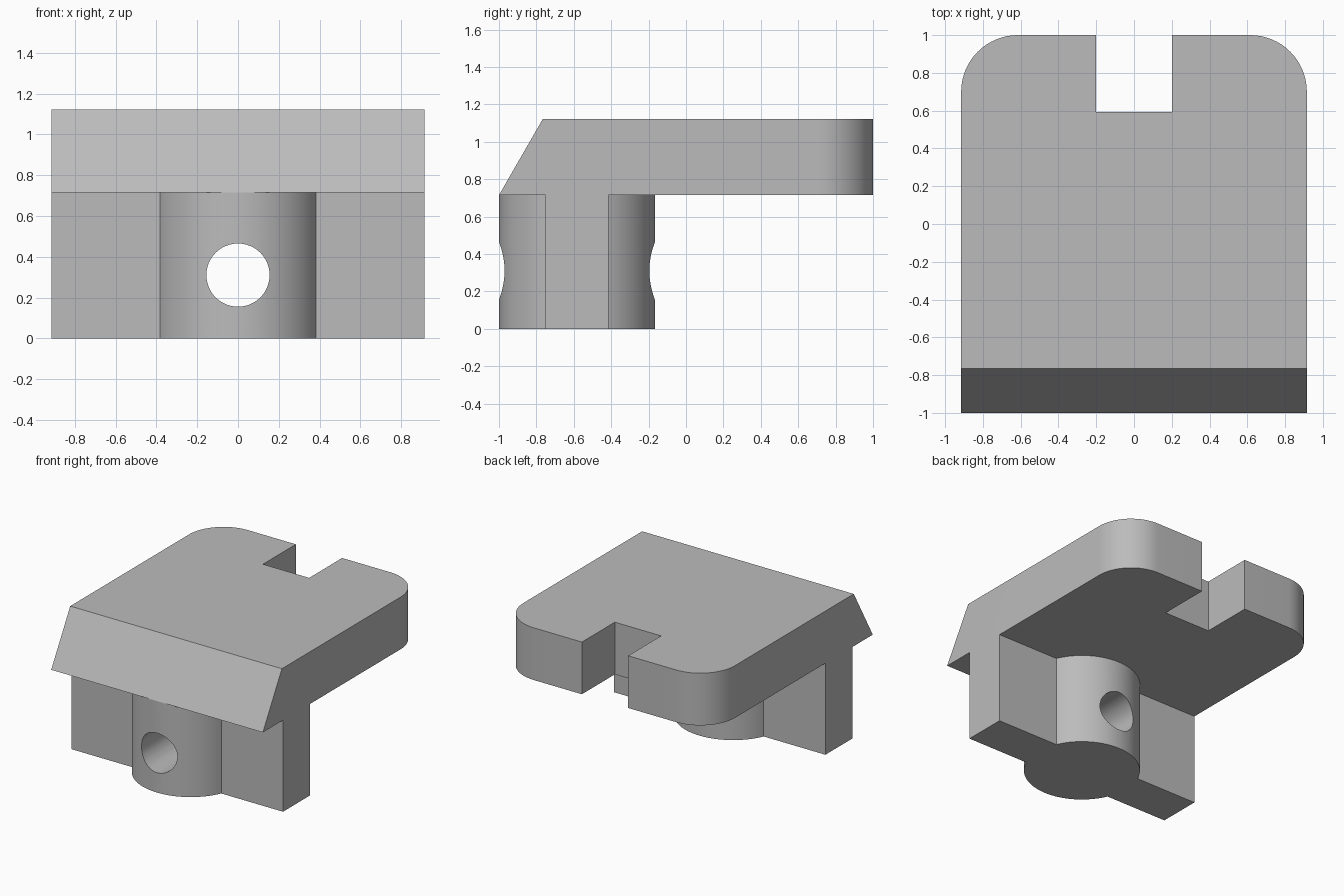
import bpy
import bmesh
from math import sin, cos, pi, asin, radians

if "Cube" in bpy.data.objects:
    bpy.data.objects.remove(bpy.data.objects["Cube"], do_unlink=True)

HALF_W = 0.915
UNDERSIDE, TOP = 0.715, 1.123

grey = bpy.data.materials.new("plain grey")
grey.use_nodes = True
colour = (0.5, 0.5, 0.5, 1)
grey.diffuse_color = colour
grey.node_tree.nodes["Principled BSDF"].inputs["Base Color"].default_value = colour


def arc(cx, cy, r, start, end, steps):
    """Points along a circular arc."""
    angles = [start + (end - start) * i / steps for i in range(steps + 1)]
    return [(cx + r * cos(a), cy + r * sin(a)) for a in angles]


def extrude_outline(name, outline, z0, z1):
    """Solid prism from a flat outline."""
    bm = bmesh.new()
    base = bm.faces.new([bm.verts.new((x, y, z0)) for x, y in outline])
    result = bmesh.ops.extrude_face_region(bm, geom=[base])
    top = [v for v in result["geom"] if isinstance(v, bmesh.types.BMVert)]
    bmesh.ops.translate(bm, verts=top, vec=(0, 0, z1 - z0))
    bmesh.ops.recalc_face_normals(bm, faces=bm.faces)
    mesh = bpy.data.meshes.new(name)
    bm.to_mesh(mesh)
    bm.free()
    mesh.materials.append(grey)
    obj = bpy.data.objects.new(name, mesh)
    bpy.context.collection.objects.link(obj)
    return obj


def smooth(obj):
    bpy.ops.object.select_all(action="DESELECT")
    obj.select_set(True)
    bpy.context.view_layer.objects.active = obj
    bpy.ops.object.shade_smooth_by_angle(angle=radians(30))


# Top plate: rounded back corners, back slot, sloped front
R = 0.3
right_half = [(HALF_W, -1)] + arc(HALF_W - R, 1 - R, R, 0, pi / 2, 16)
right_half += [(0.2, 1), (0.2, 0.593)]
plate = extrude_outline("top_plate",
                        right_half + [(-x, y) for x, y in reversed(right_half)],
                        UNDERSIDE, TOP)
for v in plate.data.vertices:
    if v.co.y < -0.9 and v.co.z > 1:
        v.co.y = -0.765
smooth(plate)

# Stem: a straight web merged with a round boss
CY, BOSS_R, WEB = -0.583, 0.417, 0.168
a = asin(WEB / BOSS_R)
outline = [(HALF_W, CY - WEB), (HALF_W, CY + WEB)]
outline += arc(0, CY, BOSS_R, a, pi - a, 40)
outline += [(-HALF_W, CY + WEB), (-HALF_W, CY - WEB)]
outline += arc(0, CY, BOSS_R, pi + a, 2 * pi - a, 40)
stem = extrude_outline("stem", outline, 0, UNDERSIDE)

# Cross hole through the boss
bpy.ops.mesh.primitive_cylinder_add(vertices=48, radius=0.155, depth=1.2,
                                    location=(0, CY, 0.31),
                                    rotation=(pi / 2, 0, 0))
cutter = bpy.context.object
cutter.name = "hole_cutter"
cutter.data.materials.append(grey)
cut = stem.modifiers.new("cross hole", "BOOLEAN")
cut.operation = "DIFFERENCE"
cut.solver = "EXACT"
cut.object = cutter
bpy.context.view_layer.objects.active = stem
bpy.ops.object.modifier_apply(modifier=cut.name)
bpy.data.objects.remove(cutter, do_unlink=True)
smooth(stem)
